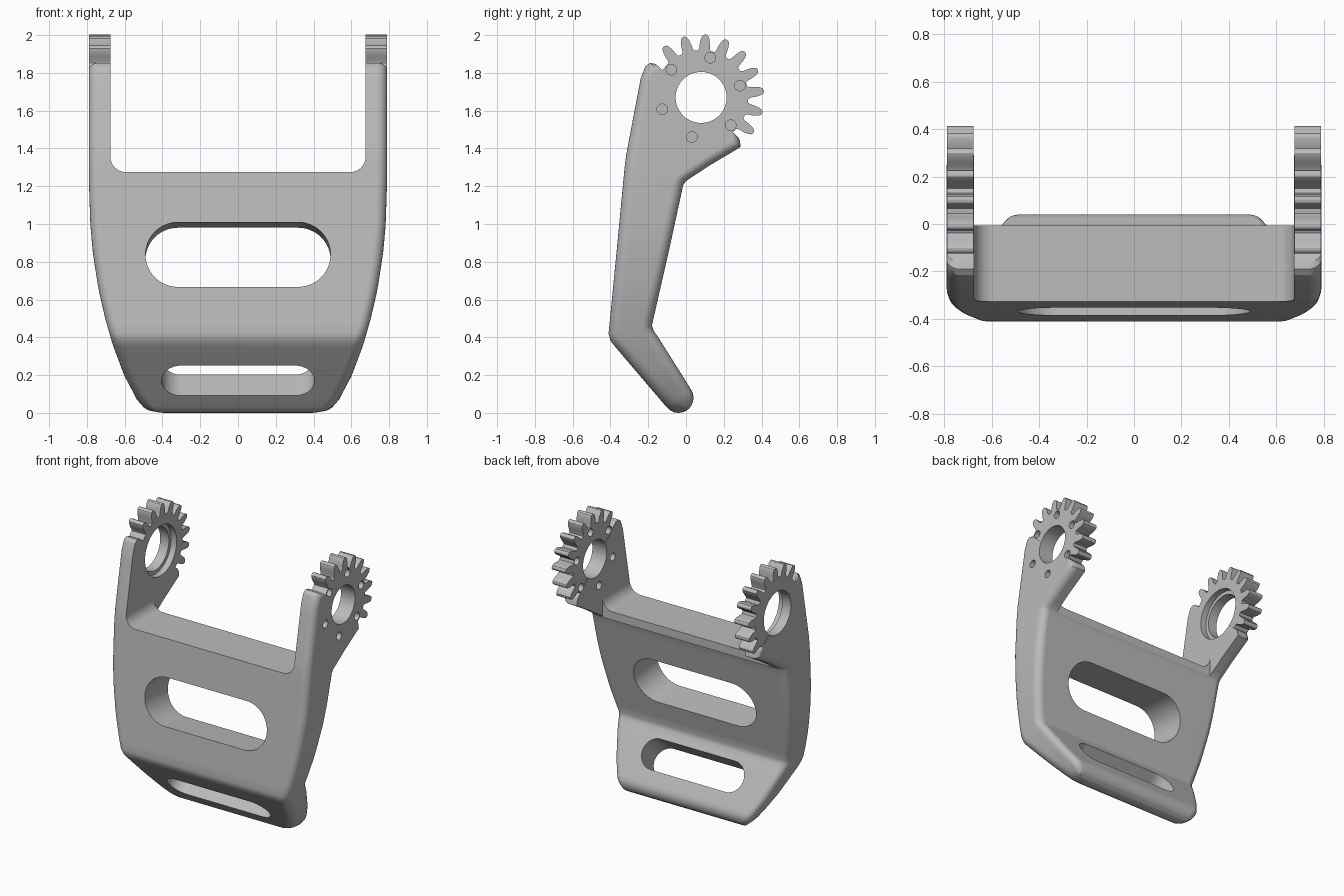
import bpy, bmesh
from math import sin, cos, pi, radians, ceil, hypot
from mathutils import Vector

if "Cube" in bpy.data.objects:
    bpy.data.objects.remove(bpy.data.objects["Cube"])

OUT, INN = 0.79, 0.675           # arm outer and inner faces
HUB = Vector((0, 0.08, 1.67))    # gear centre
EDGE = 0.055                     # outer edge rounding

metal = bpy.data.materials.new("light_grey")
metal.use_nodes = True
metal.diffuse_color = (0.5, 0.5, 0.5, 1)
metal.node_tree.nodes["Principled BSDF"].inputs["Base Color"].default_value = (0.5, 0.5, 0.5, 1)


def finish(name, bm):
    bmesh.ops.recalc_face_normals(bm, faces=bm.faces)
    mesh = bpy.data.meshes.new(name)
    bm.to_mesh(mesh)
    bm.free()
    mesh.materials.append(metal)
    ob = bpy.data.objects.new(name, mesh)
    bpy.context.collection.objects.link(ob)
    return ob


def prism(name, pts, vec):
    bm = bmesh.new()
    face = bm.faces.new([bm.verts.new(p) for p in pts])
    ext = bmesh.ops.extrude_face_region(bm, geom=[face])
    moved = [g for g in ext["geom"] if isinstance(g, bmesh.types.BMVert)]
    bmesh.ops.translate(bm, verts=moved, vec=vec)
    return finish(name, bm)


def combine(target, tool, operation):
    mod = target.modifiers.new("combine", "BOOLEAN")
    mod.operation, mod.object, mod.solver = operation, tool, "EXACT"
    bpy.context.view_layer.objects.active = target
    bpy.ops.object.modifier_apply(modifier=mod.name)
    bpy.data.objects.remove(tool)


def polar(r, deg, x=0):
    return HUB + Vector((x, r * cos(radians(deg)), r * sin(radians(deg))))


def disc(centre, r, x0, x1, n=64):
    pts = [Vector((x0, centre.y + r * cos(2 * pi * i / n), centre.z + r * sin(2 * pi * i / n)))
           for i in range(n)]
    return prism("bore_cutter", pts, (x1 - x0, 0, 0))


# Half width of the bracket at each height
WIDTH = [(0, 0.44), (0.01, 0.47), (0.03, 0.5), (0.07, 0.535), (0.2, 0.603), (0.36, 0.663),
         (0.5, 0.703), (0.65, 0.738), (0.85, 0.769), (1.0, 0.782), (1.25, OUT), (3, OUT)]


def half_width(z):
    z = max(z, 0)
    for (z0, w0), (z1, w1) in zip(WIDTH, WIDTH[1:]):
        if z <= z1:
            return w0 + (w1 - w0) * (z - z0) / (z1 - z0)


# Stations along the side profile: front point and back point as (y, z)
stations = []
tip, axis, side = Vector((-0.04, 0.08)), Vector((0.6, -0.8)), Vector((0.8, 0.6))
for deg in (8, 22, 37, 53, 70, 90):
    along, across = axis * 0.08 * cos(radians(deg)), side * 0.08 * sin(radians(deg))
    stations.append((tip + along - across, tip + along + across))
for f, b in [((-0.375, 0.35), (-0.15, 0.405)), ((-0.4, 0.383), (-0.172, 0.435)),
             ((-0.41, 0.42), (-0.18, 0.465)), ((-0.365, 0.88), (-0.09, 0.86)),
             ((-0.325, 1.3), (-0.015, 1.205)), ((-0.316, 1.37), (0.0, 1.228)),
             ((-0.28, 1.56), (0.13, 1.313)), ((-0.24, 1.77), (0.29, 1.408)),
             ((-0.215, 1.835), (0.285, 1.44)), ((-0.19, 1.853), (0.275, 1.46)),
             ((-0.16, 1.847), (0.27, 1.465))]:
    stations.append((Vector(f), Vector(b)))
fine = [stations[0]]
for (f0, b0), (f1, b1) in zip(stations, stations[1:]):
    n = ceil((f1 - f0).length / 0.07)
    fine += [(f0.lerp(f1, i / n), b0.lerp(b1, i / n)) for i in range(1, n + 1)]

# Bracket body: rounded rectangles lofted along the profile
bm = bmesh.new()
rings = []
for f, b in fine:
    thick = (b - f).length
    rt = min(EDGE, thick * 0.45)
    corner = [(EDGE * (1 - sin(a)), rt * (1 - cos(a))) for a in (i * pi / 12 for i in range(7))]
    half = corner + [(0, rt + (thick - 2 * rt) * i / 5) for i in range(1, 5)]
    half += [(dx, thick - u) for dx, u in reversed(corner)]
    pts = []
    for dx, u in half:
        p = f.lerp(b, u / thick)
        pts.append(Vector((half_width(p.y) - dx, p.x, p.y)))
    pts += [Vector((-p.x, p.y, p.z)) for p in reversed(pts)]
    rings.append([bm.verts.new(p) for p in pts])
for r0, r1 in zip(rings, rings[1:]):
    for i in range(len(r0)):
        j = (i + 1) % len(r0)
        bm.faces.new((r0[i], r0[j], r1[j], r1[i]))
bm.faces.new(rings[0])
bm.faces.new(rings[-1])
body = finish("bracket", bm)

# Opening between the arms, with rounded lower corners
fil, floor = 0.08, 1.275
right = [Vector((INN - fil + fil * sin(a), -1, floor + fil - fil * cos(a)))
         for a in (i * pi / 16 for i in range(9))] + [Vector((INN, -1, 3))]
left = [Vector((-p.x, p.y, p.z)) for p in reversed(right)]
combine(body, prism("opening_cutter", right + left, (0, 2, 0)), "DIFFERENCE")
back = [(-INN, -0.006, 1.2), (INN, -0.006, 1.2), (INN, 1, 1.2), (-INN, 1, 1.2)]
combine(body, prism("back_cutter", back, (0, 0, 1)), "DIFFERENCE")


# Long slots through the panel and the foot
def slot(half_len, r, centre, through):
    through = Vector(through).normalized()
    up = through.cross(Vector((-1, 0, 0)))
    if up.z < 0:
        up = -up
    pts = []
    for s in (1, -1):
        for i in range(25):
            a = -pi / 2 + pi * i / 24
            pts.append(Vector(centre) + s * (Vector((half_len - r + r * cos(a), 0, 0)) + up * r * sin(a))
                       - through * 0.2)
    combine(body, prism("slot_cutter", pts, through * 0.8), "DIFFERENCE")


slot(0.49, 0.172, (0, -0.37, 0.838), (0, 1, -0.1))
slot(0.405, 0.105, (0, -0.223, 0.17), (0, 0.764, 0.645))

# Toothed hubs on both arms
for s in (1, -1):
    x0 = s * (INN + 0.0008)
    outline = []
    for i in range(9):
        mid = -34 + 20 * i
        tooth = [(0.25, 7.6), (0.262, 6.2), (0.29, 5.2), (0.315, 3.9), (0.329, 2.4), (0.334, 0.8)]
        outline += [polar(r, mid - d, x0) for r, d in tooth]
        outline += [polar(r, mid + d, x0) for r, d in reversed(tooth)]
    outline += [polar(0.25, d, x0) for d in range(140, 316, 7)]
    combine(body, prism("gear", outline, (s * (OUT - INN - 0.0016), 0, 0)), "UNION")

# Left arm: plain bore and six bolt holes
combine(body, disc(HUB, 0.135, 0.6, 0.9), "DIFFERENCE")
for i in range(6):
    combine(body, disc(polar(0.215, 17 + 60 * i), 0.028, 0.6, 0.9, 24), "DIFFERENCE")

# Right arm: stepped bore, wider on the inside
combine(body, disc(HUB, 0.155, -0.9, -0.6), "DIFFERENCE")
combine(body, disc(HUB, 0.182, -0.72, -0.6), "DIFFERENCE")

# Smooth shading with crisp machined edges
bpy.ops.object.select_all(action="DESELECT")
body.select_set(True)
bpy.context.view_layer.objects.active = body
bpy.ops.object.shade_smooth_by_angle(angle=radians(30))
weighted = body.modifiers.new("weighted_normals", "WEIGHTED_NORMAL")
weighted.keep_sharp = True
